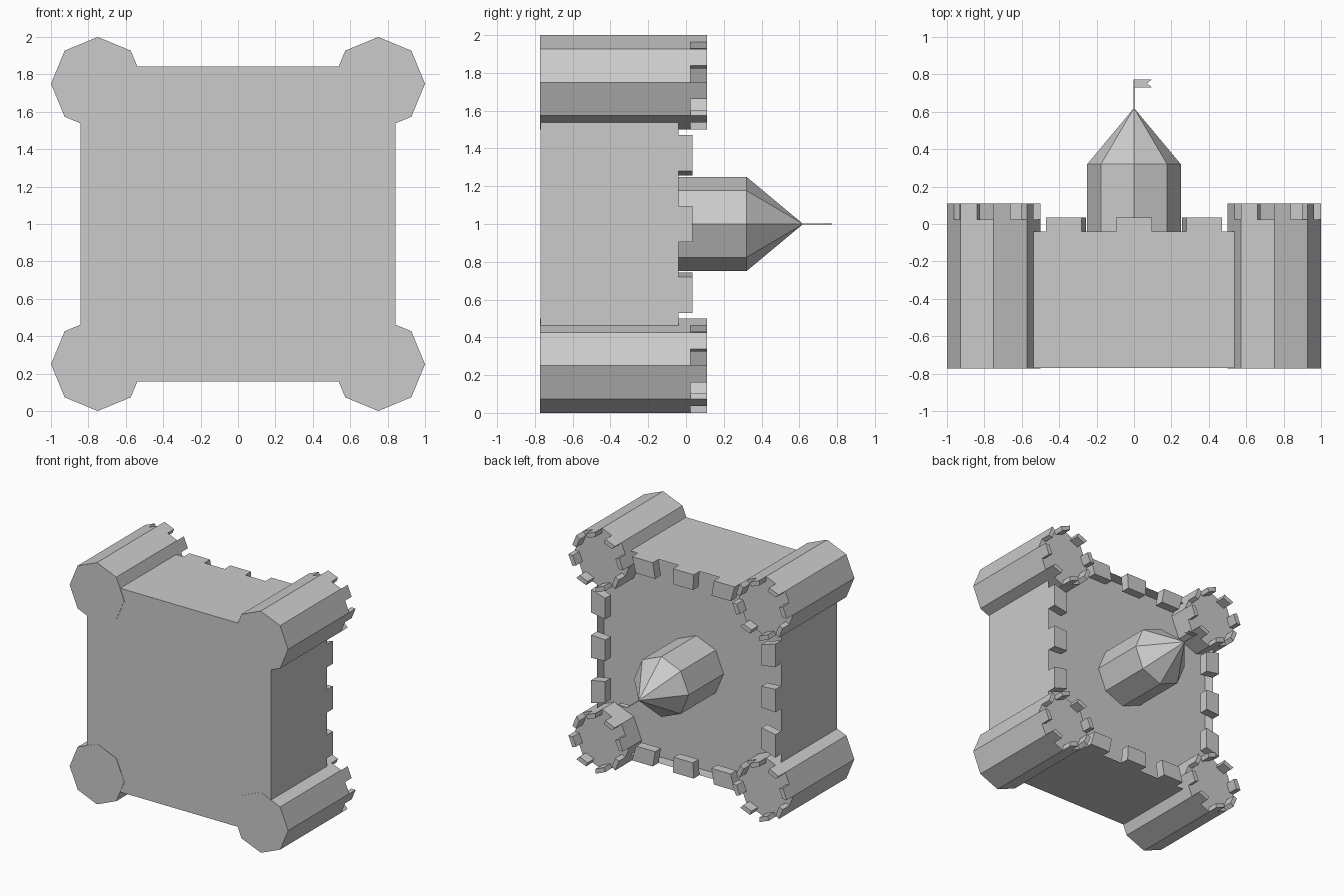
import bpy, bmesh
from math import cos, sin, radians
from mathutils import Vector

if "Cube" in bpy.data.objects:
    bpy.data.objects.remove(bpy.data.objects["Cube"])

CZ = 1.0  # the castle lies on its side: its own "up" is +y, centred on z = 1


def finish(name, bm):
    bmesh.ops.recalc_face_normals(bm, faces=bm.faces)
    me = bpy.data.meshes.new(name)
    bm.to_mesh(me)
    bm.free()
    ob = bpy.data.objects.new(name, me)
    bpy.context.collection.objects.link(ob)
    return ob


def prism(bm, pts, y0, y1):
    """Extrude an (x, z) outline from y0 to y1."""
    low = [bm.verts.new((x, y0, z)) for x, z in pts]
    high = [bm.verts.new((x, y1, z)) for x, z in pts]
    n = len(pts)
    bm.faces.new(low)
    bm.faces.new(high)
    for i in range(n):
        j = (i + 1) % n
        bm.faces.new((low[i], low[j], high[j], high[i]))
    return high


def octagon(cx, cz, r):
    return [(cx + r * cos(radians(45 * k)), cz + r * sin(radians(45 * k))) for k in range(8)]


# Walled block with a sunken courtyard
W, WI, FLOOR, WALL_TOP = 0.843, 0.715, -0.135, -0.04
bm = bmesh.new()
square = [(-W, CZ - W), (W, CZ - W), (W, CZ + W), (-W, CZ + W)]
top = prism(bm, square, -0.77, WALL_TOP)
yard = next(f for f in bm.faces if all(v in top for v in f.verts))
bmesh.ops.inset_region(bm, faces=[yard], thickness=W - WI)
res = bmesh.ops.extrude_face_region(bm, geom=[yard])
new_verts = [g for g in res["geom"] if isinstance(g, bmesh.types.BMVert)]
bmesh.ops.translate(bm, verts=new_verts, vec=Vector((0, FLOOR - WALL_TOP, 0)))
if yard.is_valid:
    bmesh.ops.delete(bm, geom=[yard], context='FACES_ONLY')
finish("castle_walls", bm)

# Wall merlons, flush with both wall faces and slightly tapered
bm = bmesh.new()
k = 0.92
for side in range(4):
    c, s = cos(radians(90 * side)), sin(radians(90 * side))
    for a, b in ((-0.47, -0.28), (-0.095, 0.095), (0.28, 0.47)):
        outline = [(W, a), (W, b), (WI, b * k), (WI, a * k)]
        prism(bm, [(u * c - v * s, CZ + u * s + v * c) for u, v in outline], WALL_TOP, 0.035)
finish("wall_merlons", bm)

# Corner towers: each merlon covers half of one octagon edge
R, RI, T_TOP = 0.25, 0.21, 0.025
for i, (sx, sz) in enumerate(((-1, -1), (1, -1), (1, 1), (-1, 1))):
    cx, cz = 0.75 * sx, CZ + 0.75 * sz
    bm = bmesh.new()
    prism(bm, octagon(cx, cz, R), -0.773, T_TOP)
    pts = [Vector((cos(radians(45 * j)), sin(radians(45 * j)))) for j in range(8)]
    for j in range(8):
        a, b = pts[j], (pts[j] + pts[j - 1]) / 2
        outline = [a * R, b * R, b * RI, a * RI]
        prism(bm, [(cx + p.x, cz + p.y) for p in outline], T_TOP, 0.11)
    finish(f"corner_tower_{i + 1}", bm)

# Central keep with its pointed roof
bm = bmesh.new()
top = prism(bm, octagon(0, CZ, 0.25), FLOOR, 0.32)
cap = next(f for f in bm.faces if all(v in top for v in f.verts))
poke = bmesh.ops.poke(bm, faces=[cap])
poke["verts"][0].co = (0, 0.62, CZ)
finish("keep", bm)

# Flagpole and swallow-tailed flag
bm = bmesh.new()
prism(bm, octagon(0, CZ, 0.003), 0.60, 0.773)
finish("flagpole", bm)

bm = bmesh.new()
flag = [(0, 0.73), (0.095, 0.73), (0.07, 0.752), (0.095, 0.773), (0, 0.773)]
front, back = ([bm.verts.new((x, y, CZ + dz)) for x, y in flag] for dz in (-0.002, 0.002))
bm.faces.new(front)
bm.faces.new(back)
for i in range(5):
    j = (i + 1) % 5
    bm.faces.new((front[i], front[j], back[j], back[i]))
finish("flag", bm)
